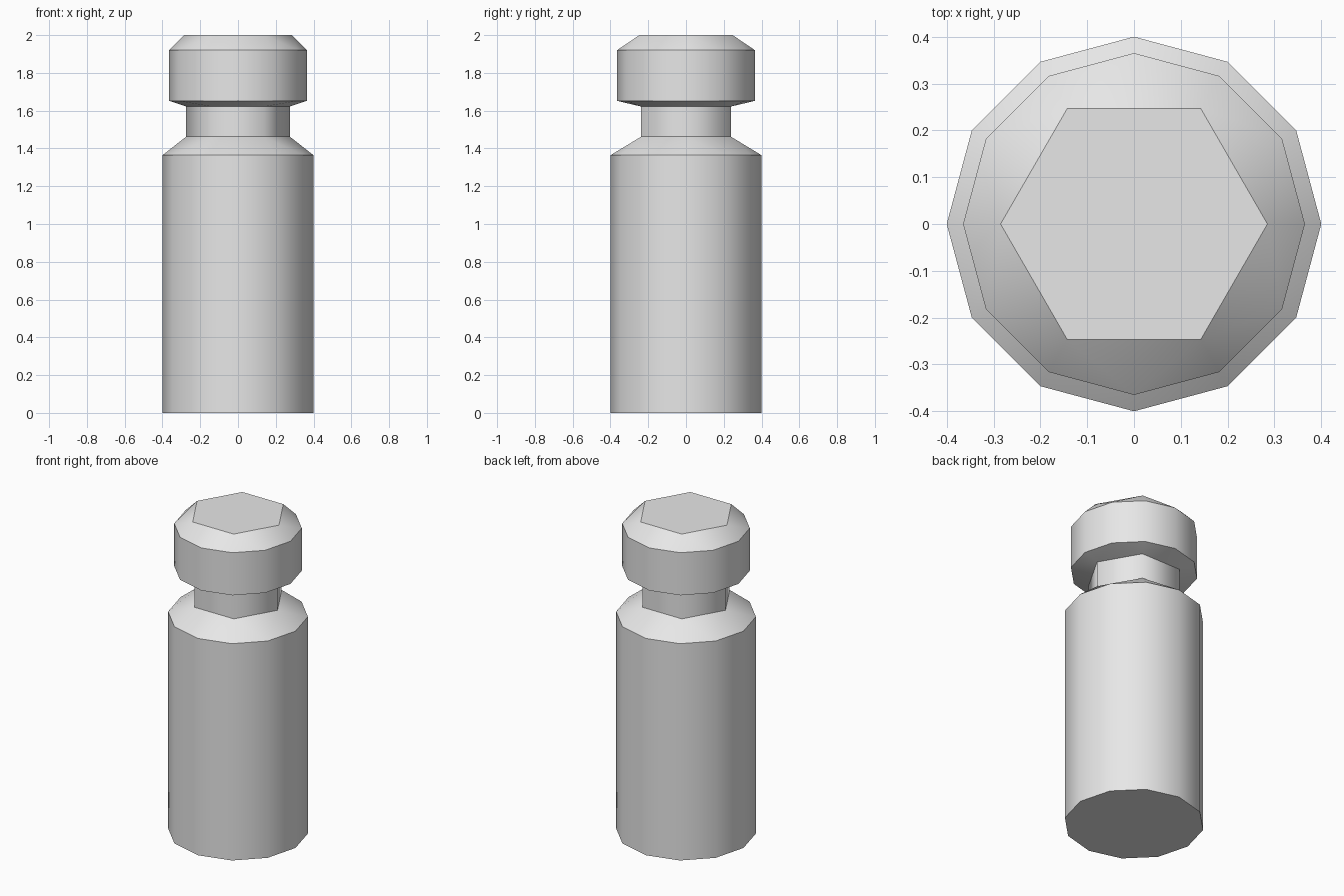
import bpy, bmesh
from math import cos, sin, tau

cube = bpy.data.objects.get("Cube")
if cube:
    bpy.data.objects.remove(cube)

GREY = (0.8, 0.8, 0.8, 1)
grey = bpy.data.materials.new("light grey")
grey.use_nodes = True
grey.diffuse_color = GREY
grey.node_tree.nodes["Principled BSDF"].inputs["Base Color"].default_value = GREY


def bridge(bm, low, high):
    """Join two rings; a 12-sided ring may meet a 6-sided one."""
    if len(low) == len(high):
        n = len(low)
        for i in range(n):
            j = (i + 1) % n
            bm.faces.new((low[i], low[j], high[j], high[i]))
        return
    wide, narrow = (low, high) if len(low) > len(high) else (high, low)
    n = len(narrow)
    for i in range(n):
        a, b = narrow[i], narrow[(i + 1) % n]
        p, q, r = wide[2 * i], wide[2 * i + 1], wide[(2 * i + 2) % len(wide)]
        for tri in ((a, p, q), (a, q, b), (b, q, r)):
            bm.faces.new(tri)


def turned_part(name, profile, cap_bottom=False, cap_top=False):
    """Stack rings given as (sides, radius, height); rings stay sharp."""
    bm = bmesh.new()
    rings = []
    for sides, radius, z in profile:
        rings.append([bm.verts.new((radius * cos(tau * i / sides),
                                    radius * sin(tau * i / sides), z))
                      for i in range(sides)])
    for low, high in zip(rings, rings[1:]):
        bridge(bm, low, high)
    if cap_bottom:
        bm.faces.new(rings[0][::-1])
    if cap_top:
        bm.faces.new(rings[-1])
    for face in bm.faces:
        face.smooth = True
    # Outward winding
    bm.normal_update()
    for face in bm.faces:
        centre = face.calc_center_median()
        outward = face.normal.x * centre.x + face.normal.y * centre.y
        if abs(face.normal.z) < 0.999 and outward < 0:
            face.normal_flip()
    # Keep every horizontal rim crisp
    for edge in bm.edges:
        a, b = edge.verts
        edge.smooth = abs(a.co.z - b.co.z) > 1e-5
    mesh = bpy.data.meshes.new(name)
    bm.to_mesh(mesh)
    bm.free()
    mesh.materials.append(grey)
    obj = bpy.data.objects.new(name, mesh)
    bpy.context.collection.objects.link(obj)
    return obj


# Cylindrical body with a shoulder narrowing to the hexagonal neck
turned_part("body", [(12, 0.4, 0), (12, 0.4, 1.364), (6, 0.275, 1.462)],
            cap_bottom=True)

# Hexagonal neck
turned_part("neck", [(6, 0.275, 1.462), (6, 0.275, 1.622)])

# Cap with a flared underside and a bevelled hexagonal top
turned_part("cap", [(6, 0.275, 1.622), (12, 0.365, 1.652),
                    (12, 0.365, 1.92), (6, 0.285, 2)], cap_top=True)
